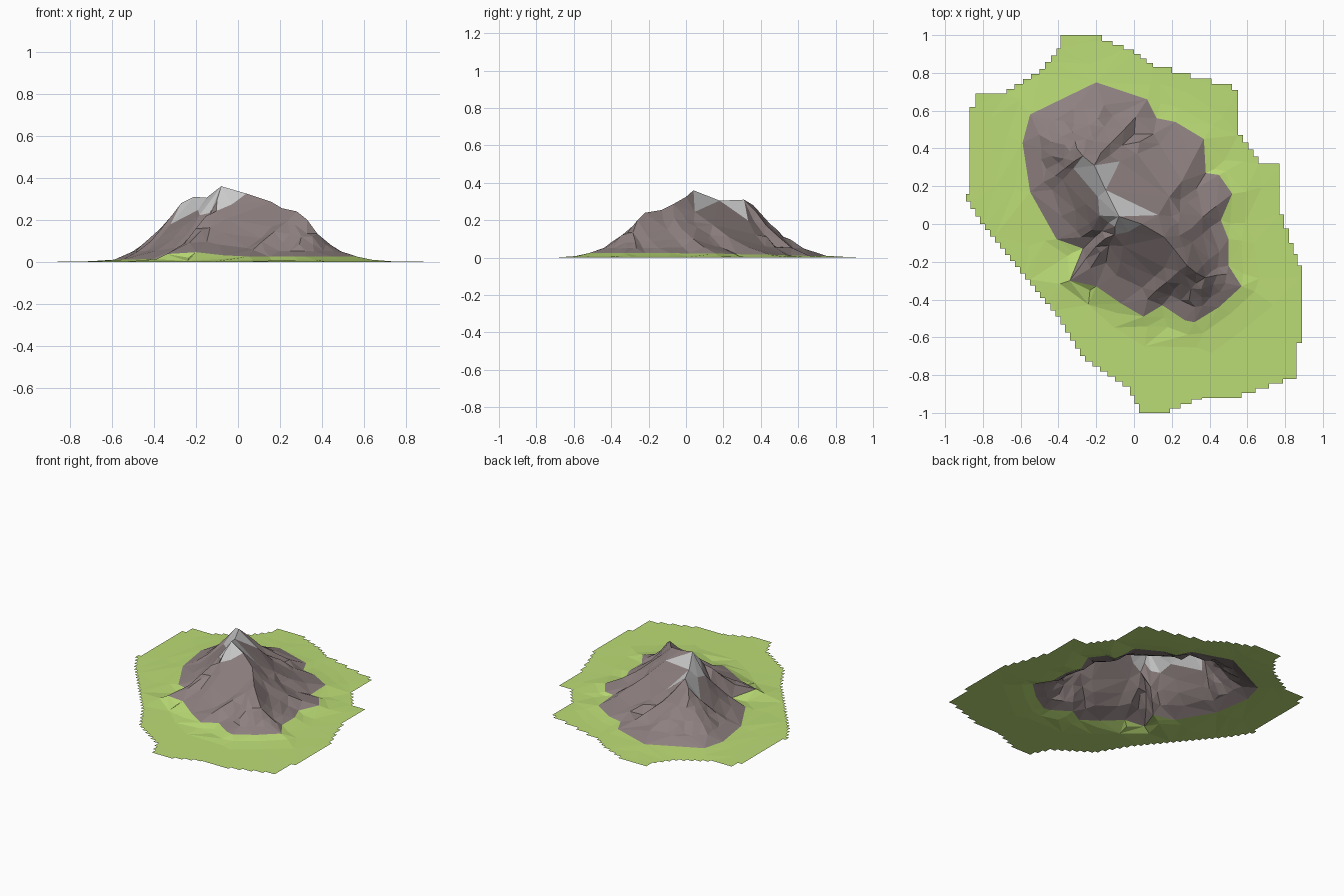
import bpy, math, random
from mathutils import Vector
from mathutils.geometry import delaunay_2d_cdt, intersect_point_line

if "Cube" in bpy.data.objects:
    bpy.data.objects.remove(bpy.data.objects["Cube"])

random.seed(7)

# Lawn edge, rock foot (both clockwise from the north) and crest line
LAWN = [(-.39, 1), (-.17, .97), (0, .9), (.1, .83), (.3, .77), (.52, .71), (.55, .47), (.66, .32),
        (.77, .3), (.77, .05), (.82, -.1), (.89, -.28), (.89, -.63), (.86, -.82), (.57, -.92),
        (.36, -.93), (.19, -1), (.05, -1), (-.02, -.86), (-.26, -.7), (-.39, -.49), (-.79, 0),
        (-.89, .16), (-.87, .16), (-.87, .62), (-.84, .69), (-.72, .69), (-.5, .82), (-.41, .93)]
FOOT = [(-.2, .75), (.07, .66), (.12, .56), (.22, .54), (.37, .45), (.38, .27), (.45, .26),
        (.52, .16), (.46, .02), (.5, -.08), (.5, -.22), (.57, -.33), (.45, -.44), (.32, -.52),
        (.27, -.51), (.15, -.43), (.05, -.49), (-.07, -.42), (-.2, -.33), (-.34, -.3),
        (-.27, -.13), (-.41, -.08), (-.55, .17), (-.59, .43), (-.55, .58)]
CREST = [Vector(p) for p in [(-.27, .36, .28), (-.21, .31, .31), (-.15, .18, .305), (-.08, .04, .36),
         (.04, .0, .325), (.16, -.07, .285), (.21, -.13, .255), (.28, -.22, .24), (.33, -.26, .2)]]


def staircase(loop, step=.026):
    """Turn each slanted edge into small square steps."""
    out = []
    for a, b in zip(loop, loop[1:] + loop[:1]):
        dx, dy = b[0] - a[0], b[1] - a[1]
        n = max(1, round(min(abs(dx), abs(dy)) / step))
        for i in range(n):
            x, y = a[0] + dx * i / n, a[1] + dy * i / n
            out.append((x, y))
            if abs(dx) > 1e-4 and abs(dy) > 1e-4:
                out.append((x + dx / n, y))
    return out


def inside(p, loop):
    hit = False
    for a, b in zip(loop, loop[1:] + loop[:1]):
        if (a[1] > p[1]) != (b[1] > p[1]) and p[0] < a[0] + (p[1] - a[1]) * (b[0] - a[0]) / (b[1] - a[1]):
            hit = not hit
    return hit


def nearest_crest(x, y):
    best = None
    for a, b in zip(CREST, CREST[1:]):
        _, t = intersect_point_line(Vector((x, y, 0)), Vector((a.x, a.y, 0)), Vector((b.x, b.y, 0)))
        q = a.lerp(b, min(1, max(0, t)))
        d = math.hypot(q.x - x, q.y - y)
        if best is None or d < best[0]:
            best = (d, q)
    return best[1]


def foot_height(x, y):
    knoll = .03 * math.exp(-((x + .25) ** 2 + (y + .36) ** 2) / .03)
    return .01 + .014 * max(0, min(1, .5 + x - y)) + knoll


pts, edges = [], []


def add(x, y, z):
    pts.append(Vector((x, y, z)))
    return len(pts) - 1


def chain(ids, closed):
    edges.extend(zip(ids, ids[1:] + (ids[:1] if closed else [])))


# Outer lawn edge
lawn_ids = [add(x, y, 0) for x, y in reversed(staircase(LAWN))]
# Rock foot and crest as fixed edges
foot_ids = [add(x, y, foot_height(x, y)) for x, y in FOOT]
chain(foot_ids, True)
crest_ids = [add(*p) for p in CREST]
chain(crest_ids, False)

# Spurs and gullies running from evenly spaced foot points to the crest
spokes = []
for a, b in zip(FOOT, FOOT[1:] + FOOT[:1]):
    n = max(1, round(math.dist(a, b) / .085))
    spokes += [(a[0] + (b[0] - a[0]) * i / n, a[1] + (b[1] - a[1]) * i / n) for i in range(n)]
rock_pts = [pts[i].to_2d() for i in foot_ids + crest_ids]
for i, (x, y) in enumerate(spokes):
    top = nearest_crest(x, y)
    z0 = foot_height(x, y)
    power = 1.4 if i % 2 else 1.7
    for t in ((.25, .45, .65, .84) if i % 2 else (.34, .56, .76)):
        px = x + (top.x - x) * t + random.uniform(-.01, .01)
        py = y + (top.y - y) * t + random.uniform(-.01, .01)
        p = Vector((px, py))
        if inside(p, FOOT) and min((p - q).length for q in rock_pts) > .036:
            rock_pts.append(p)
            add(px, py, z0 + (top.z - z0) * t ** power)

# Gentle folds of the grass around the foot
for x, y in FOOT:
    for s, k in ((1.12, .4), (1.3, .08)):
        p = (x * s + random.uniform(-.02, .02), y * s + random.uniform(-.02, .02))
        if inside(p, LAWN) and not inside(p, FOOT):
            add(*p, foot_height(*p) * k)

v2, _, faces, orig, _, _ = delaunay_2d_cdt([p.to_2d() for p in pts], edges, [lawn_ids], 1, 1e-5)
verts = [(v.x, v.y, pts[o[0]].z if o else 0) for v, o in zip(v2, orig)]


def colour(name, rgb):
    m = bpy.data.materials.new(name)
    m.diffuse_color = (*rgb, 1)
    m.use_nodes = True
    m.node_tree.nodes["Principled BSDF"].inputs["Base Color"].default_value = m.diffuse_color
    return m


def part(name, part_faces, material):
    used = sorted({i for f in part_faces for i in f})
    remap = {v: i for i, v in enumerate(used)}
    me = bpy.data.meshes.new(name)
    me.from_pydata([verts[i] for i in used], [], [[remap[i] for i in f] for f in part_faces])
    me.materials.append(material)
    bpy.context.collection.objects.link(bpy.data.objects.new(name, me))


# Sort the triangles into grass, rock and snow
groups = {"grass": [], "rock": [], "snow": []}
for f in faces:
    c = sum((Vector(verts[i]) for i in f), Vector()) / len(f)
    if not inside(c, FOOT):
        groups["grass"].append(f)
    elif c.z > .245 and c.x < .02 and -.08 < c.y < .34:
        groups["snow"].append(f)
    else:
        groups["rock"].append(f)

part("grass_base", groups["grass"], colour("grass_green", (.5, .72, .18)))
part("mountain_rock", groups["rock"], colour("rock_brown", (.27, .215, .215)))
part("snow_cap", groups["snow"], colour("snow_white", (.56, .58, .58)))
